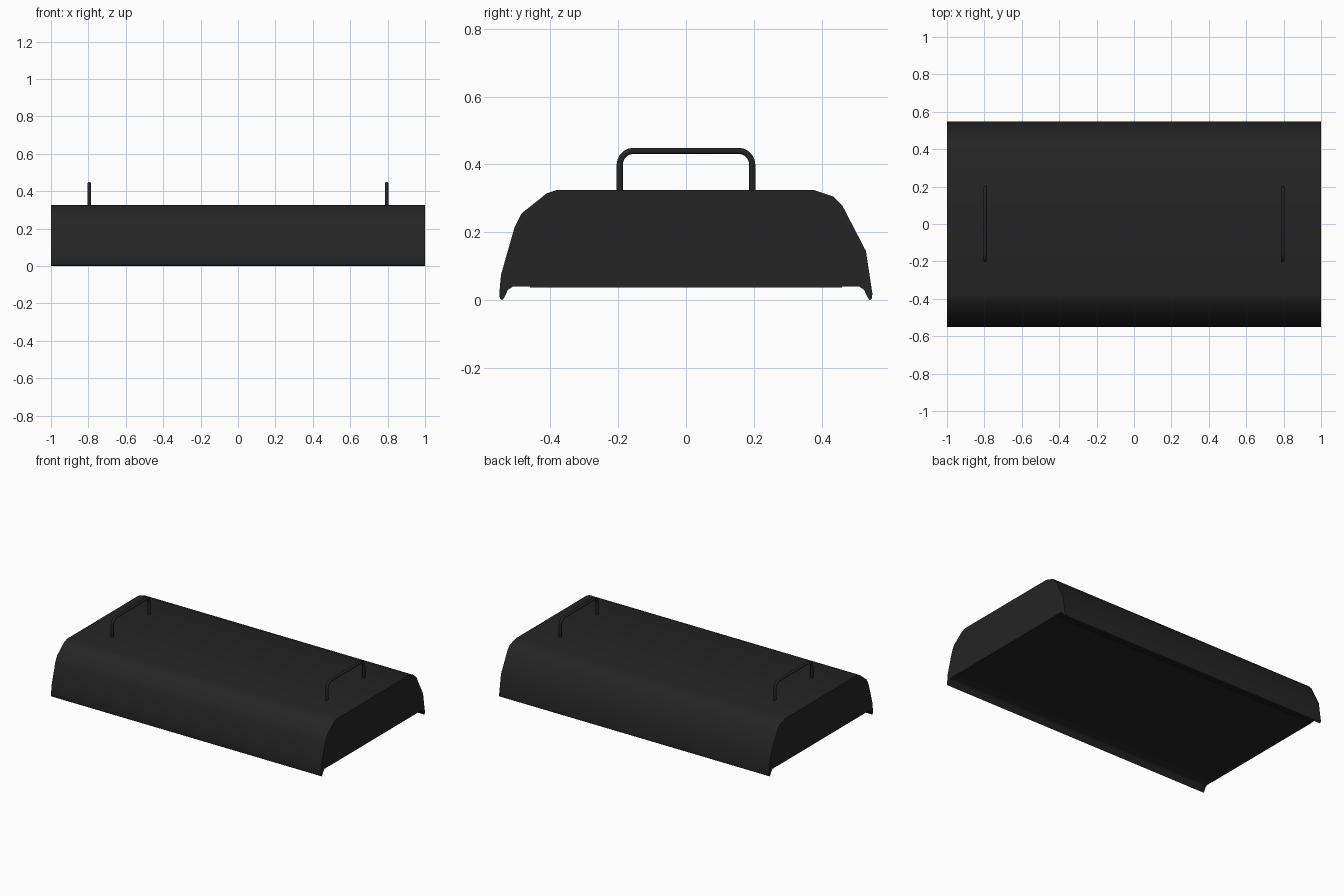
import bpy
import bmesh
from math import radians, sin, cos

cube = bpy.data.objects.get("Cube")
if cube:
    bpy.data.objects.remove(cube, do_unlink=True)

# Single matte black material
black = bpy.data.materials.new("matte_black")
black.use_nodes = True
colour = (0.018, 0.018, 0.018, 1)
black.diffuse_color = colour
bsdf = black.node_tree.nodes["Principled BSDF"]
bsdf.inputs["Base Color"].default_value = colour
bsdf.inputs["Roughness"].default_value = 0.6


def finish(obj, angle):
    """Assign the material and smooth the gentle edges."""
    obj.data.materials.clear()
    obj.data.materials.append(black)
    bpy.ops.object.select_all(action='DESELECT')
    obj.select_set(True)
    bpy.context.view_layer.objects.active = obj
    bpy.ops.object.shade_smooth_by_angle(angle=radians(angle))


def extrude_profile(name, profile, half_length):
    """Extrude a (y, z) outline along x, with flat ends."""
    bm = bmesh.new()
    face = bm.faces.new([bm.verts.new((-half_length, y, z)) for y, z in profile])
    ext = bmesh.ops.extrude_face_region(bm, geom=[face])["geom"]
    moved = [v for v in ext if isinstance(v, bmesh.types.BMVert)]
    bmesh.ops.translate(bm, verts=moved, vec=(2 * half_length, 0, 0))
    bmesh.ops.recalc_face_normals(bm, faces=bm.faces)
    mesh = bpy.data.meshes.new(name)
    bm.to_mesh(mesh)
    bm.free()
    obj = bpy.data.objects.new(name, mesh)
    bpy.context.collection.objects.link(obj)
    finish(obj, 35)


# Housing: steep front, sloping back, and a hooked lip along each long edge
lip = [(0.51, 0.04), (0.525, 0.03), (0.535, 0.008), (0.542, 0.0), (0.548, 0.005)]
front = [(-0.55, 0.02), (-0.545, 0.075), (-0.505, 0.215), (-0.485, 0.255),
         (-0.41, 0.315), (-0.38, 0.325)]
back = [(0.375, 0.325), (0.435, 0.305), (0.46, 0.28), (0.53, 0.145), (0.549, 0.02)]
front_lip = [(-y, z) for y, z in lip]
extrude_profile("housing", front_lip + front + back + lip[::-1], 1.0)

# Thin panel closing the underside
extrude_profile("bottom_panel",
                [(-0.46, 0.037), (0.46, 0.037), (0.46, 0.045), (-0.46, 0.045)], 0.998)


def handle(name, x):
    """Round bar bent into a bridge with rounded corners."""
    half, top, bend = 0.195, 0.44, 0.04
    arc = [(half - bend + bend * cos(radians(a)), top - bend + bend * sin(radians(a)))
           for a in range(0, 91, 18)]
    right = [(half, 0.31)] + arc
    path = right + [(-y, z) for y, z in reversed(right)]
    curve = bpy.data.curves.new(name, 'CURVE')
    curve.dimensions = '3D'
    curve.bevel_depth = 0.0095
    curve.bevel_resolution = 3
    curve.use_fill_caps = True
    spline = curve.splines.new('POLY')
    spline.points.add(len(path) - 1)
    for point, (y, z) in zip(spline.points, path):
        point.co = (x, y, z, 1)
    obj = bpy.data.objects.new(name, curve)
    bpy.context.collection.objects.link(obj)
    bpy.ops.object.select_all(action='DESELECT')
    obj.select_set(True)
    bpy.context.view_layer.objects.active = obj
    bpy.ops.object.convert(target='MESH')
    finish(bpy.context.view_layer.objects.active, 50)


# Carry handles
handle("left_handle", 0.795)
handle("right_handle", -0.795)
